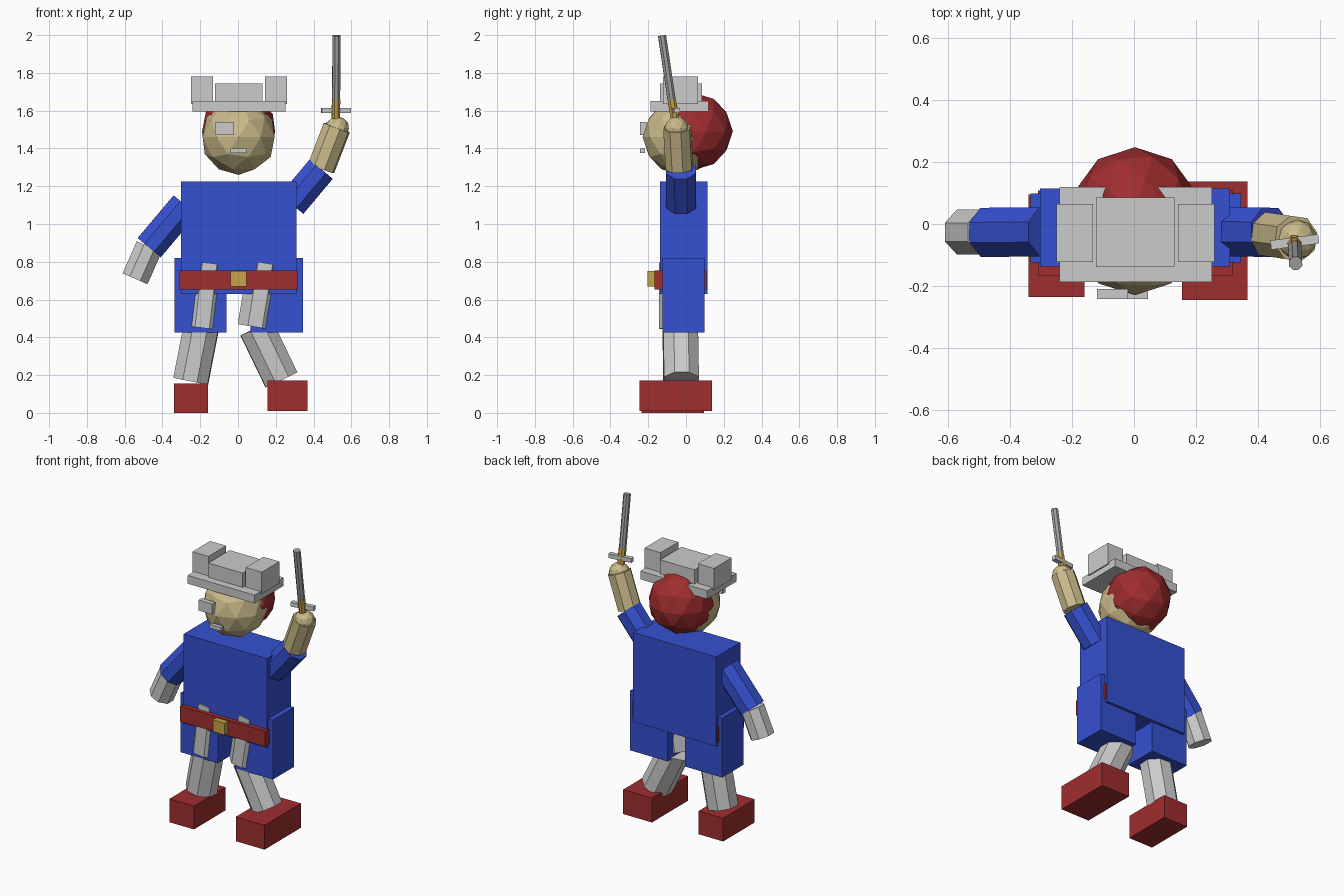
import bpy, bmesh, math
from mathutils import Vector, Matrix

if "Cube" in bpy.data.objects:
    bpy.data.objects.remove(bpy.data.objects["Cube"])


def material(name, rgb):
    m = bpy.data.materials.new(name)
    m.diffuse_color = (*rgb, 1)
    m.use_nodes = True
    m.node_tree.nodes["Principled BSDF"].inputs["Base Color"].default_value = m.diffuse_color
    return m


BLUE = material("blue cloth", (0.036, 0.082, 0.64))
RED = material("red", (0.35, 0.026, 0.028))
SKIN = material("skin", (0.60, 0.50, 0.26))
GREY = material("light grey", (0.60, 0.60, 0.60))
STEEL = material("steel", (0.36, 0.36, 0.37))
GOLD = material("gold", (0.58, 0.37, 0.06))


def finish(name, bm, mat):
    bmesh.ops.recalc_face_normals(bm, faces=bm.faces)
    me = bpy.data.meshes.new(name)
    bm.to_mesh(me)
    bm.free()
    me.materials.append(mat)
    ob = bpy.data.objects.new(name, me)
    bpy.context.collection.objects.link(ob)
    return ob


def box(name, x, y, z, mat, turn=0):
    """Box from its (min, max) range on each axis, optionally turned about z."""
    c = Vector([(r[0] + r[1]) / 2 for r in (x, y, z)])
    s = [r[1] - r[0] for r in (x, y, z)]
    bm = bmesh.new()
    bmesh.ops.create_cube(bm, size=1, matrix=Matrix.Translation(c)
                          @ Matrix.Rotation(turn, 4, 'Z') @ Matrix.Diagonal((*s, 1)))
    return finish(name, bm, mat)


def limb(name, a, b, r, mat, sides=8):
    """Faceted cylinder between two points."""
    a, b = Vector(a), Vector(b)
    d = b - a
    bm = bmesh.new()
    rot = d.to_track_quat('Z', 'Y').to_matrix().to_4x4()
    bmesh.ops.create_cone(bm, cap_ends=True, segments=sides, radius1=r, radius2=r,
                          depth=d.length, matrix=Matrix.Translation((a + b) / 2) @ rot
                          @ Matrix.Rotation(math.pi / sides, 4, 'Z'))
    return finish(name, bm, mat)


def ball(name, c, r, mat):
    bm = bmesh.new()
    bmesh.ops.create_icosphere(bm, subdivisions=2, radius=r, matrix=Matrix.Translation(c))
    return finish(name, bm, mat)


# Head, hair and face
ball("head", (0.003, -0.03, 1.46), 0.2, SKIN)
ball("hair", (0.003, 0.045, 1.49), 0.203, RED)
box("eye_patch", (-0.12, -0.02), (-0.243, -0.21), (1.47, 1.54), GREY)
box("mouth", (-0.04, 0.045), (-0.243, -0.217), (1.375, 1.40), GREY)

# Hat
box("hat_brim", (-0.24, 0.252), (-0.187, 0.12), (1.595, 1.65), GREY)
box("hat_crown", (-0.122, 0.13), (-0.137, 0.086), (1.63, 1.745), GREY)
box("hat_block_left", (-0.25, -0.132), (-0.122, 0.064), (1.635, 1.78), GREY)
box("hat_block_right", (0.142, 0.26), (-0.122, 0.064), (1.635, 1.78), GREY)

# Torso, belt and trousers
box("torso", (-0.303, 0.31), (-0.138, 0.115), (0.63, 1.225), BLUE)
box("belt", (-0.31, 0.318), (-0.168, 0.108), (0.652, 0.755), RED)
box("buckle", (-0.04, 0.045), (-0.205, -0.16), (0.67, 0.75), GOLD)
box("trouser_left", (-0.335, -0.06), (-0.125, 0.098), (0.425, 0.82), BLUE)
box("trouser_right", (0.066, 0.345), (-0.125, 0.098), (0.425, 0.82), BLUE)

# Legs and shoes
limb("thigh_left", (-0.19, -0.05, 0.45), (-0.15, -0.05, 0.79), 0.1, GREY)
limb("thigh_right", (0.09, -0.05, 0.455), (0.145, -0.05, 0.79), 0.1, GREY)
limb("shin_left", (-0.25, -0.027, 0.168), (-0.195, -0.03, 0.45), 0.1, GREY)
limb("shin_right", (0.23, -0.025, 0.175), (0.097, -0.03, 0.45), 0.1, GREY)
box("shoe_left", (-0.34, -0.16), (-0.235, 0.095), (0, 0.155), RED)
box("shoe_right", (0.155, 0.367), (-0.245, 0.137), (0.01, 0.172), RED)

# Arms: one lowered, one raised
limb("upper_arm_left", (-0.28, -0.025, 1.10), (-0.47, -0.027, 0.875), 0.086, BLUE)
limb("forearm_left", (-0.47, -0.026, 0.88), (-0.545, -0.026, 0.71), 0.078, GREY)
limb("upper_arm_right", (0.285, -0.025, 1.105), (0.44, -0.027, 1.29), 0.086, BLUE)
limb("forearm_right", (0.44, -0.035, 1.295), (0.523, -0.047, 1.51), 0.076, SKIN)
ball("hand_right", (0.525, -0.05, 1.505), 0.065, SKIN)

# Sword
limb("sword_blade", (0.519, -0.072, 1.63), (0.522, -0.127, 1.998), 0.023, STEEL)
limb("sword_grip", (0.518, -0.048, 1.5), (0.519, -0.076, 1.66), 0.024, GOLD)
box("sword_guard", (0.441, 0.597), (-0.073, -0.043), (1.587, 1.615), GREY, 0.13)
